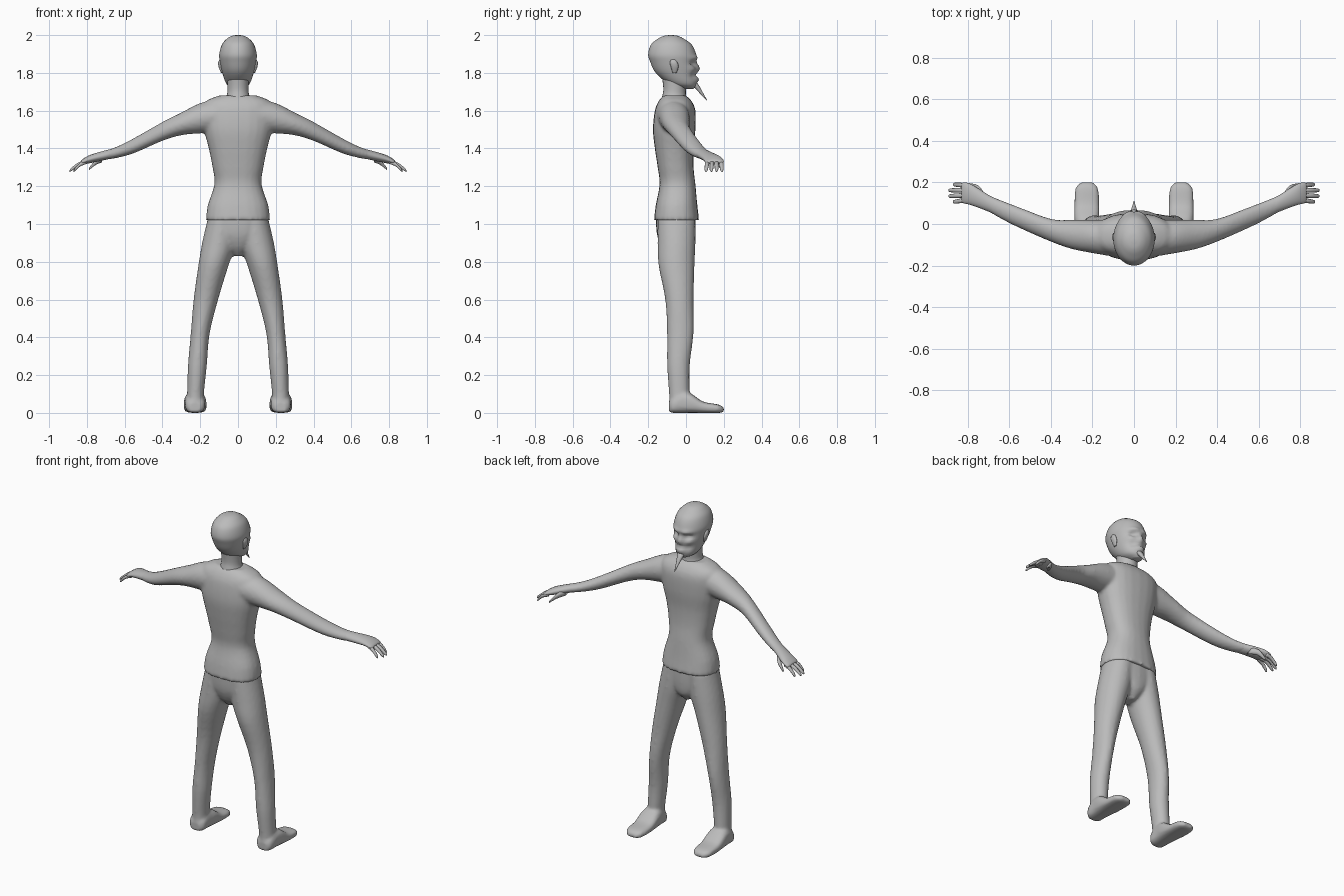
import bpy, bmesh, math
from mathutils import Vector

cube = bpy.data.objects.get("Cube")
if cube:
    bpy.data.objects.remove(cube, do_unlink=True)

grey = bpy.data.materials.new("plain_grey")
grey.use_nodes = True
grey.diffuse_color = (0.5, 0.5, 0.5, 1)
grey.node_tree.nodes["Principled BSDF"].inputs["Base Color"].default_value = grey.diffuse_color

AXIS_X, AXIS_Y, AXIS_Z = Vector((1, 0, 0)), Vector((0, 1, 0)), Vector((0, 0, 1))
PLANES = {"across": (AXIS_Y, AXIS_Z), "forward": (AXIS_X, AXIS_Z), "upward": (AXIS_X, AXIS_Y)}


def catmull_rom(rows, steps):
    """Smooth curve through every row of numbers."""
    rows = [Vector(row) for row in rows]
    padded = [rows[0]] + rows + [rows[-1]]
    result = []
    for before, start, end, after in zip(padded, padded[1:], padded[2:], padded[3:]):
        for step in range(steps):
            t = step / steps
            bend = (2 * before - 5 * start + 4 * end - after) * t * t
            twist = (3 * start - before - 3 * end + after) * t ** 3
            result.append(start + ((end - before) * t + bend + twist) / 2)
    return result + [rows[-1]]


def loft(bm, rows, direction="upward", power=1.0, sides=24, steps=4):
    """Closed skin over smoothed rings, each (x, y, z, first radius, second radius)."""
    first_axis, second_axis = PLANES[direction]
    rings = []
    for row in catmull_rom(rows, steps):
        ring = []
        for i in range(sides):
            angle = math.tau * i / sides
            c, s = math.cos(angle), math.sin(angle)
            c = math.copysign(abs(c) ** power, c) * row[3]
            s = math.copysign(abs(s) ** power, s) * row[4]
            ring.append(bm.verts.new(Vector(row[:3]) + first_axis * c + second_axis * s))
        rings.append(ring)
    for lower, upper in zip(rings, rings[1:]):
        for i in range(sides):
            j = (i + 1) % sides
            bm.faces.new((lower[i], lower[j], upper[j], upper[i]))
    bm.faces.new(reversed(rings[0]))
    bm.faces.new(rings[-1])


def upright(rows):
    """Centred rings from (height, back, front, half width)."""
    return [(0, (back + front) / 2, z, half, (front - back) / 2)
            for z, back, front, half in rows]


def both_sides(bm, rows, **options):
    for side in (1, -1):
        loft(bm, [(side * row[0], *row[1:]) for row in rows], **options)


def finish(name, bm, mirror=False, voxel=None):
    bmesh.ops.recalc_face_normals(bm, faces=bm.faces[:])
    mesh = bpy.data.meshes.new(name)
    bm.to_mesh(mesh)
    bm.free()
    mesh.materials.append(grey)
    for face in mesh.polygons:
        face.use_smooth = True
    part = bpy.data.objects.new(name, mesh)
    bpy.context.collection.objects.link(part)
    if mirror:
        modifier = part.modifiers.new("mirror", "MIRROR")
        modifier.use_mirror_merge = False
    if voxel:
        modifier = part.modifiers.new("blend", "REMESH")
        modifier.mode = "VOXEL"
        modifier.voxel_size = voxel
        modifier.use_smooth_shade = True
        modifier = part.modifiers.new("relax", "SMOOTH")
        modifier.factor = 0.5
        modifier.iterations = 4


# Shirt: trunk and both arms blended into one skin
bm = bmesh.new()
loft(bm, upright([
    (1.02, -.17, .07, .17), (1.1, -.16, .06, .16), (1.21, -.14, .05, .125),
    (1.3, -.15, .04, .135), (1.4, -.165, .04, .155), (1.5, -.175, .05, .18),
    (1.6, -.165, .05, .19), (1.65, -.145, .03, .17), (1.68, -.12, 0, .1)]), power=0.85)
both_sides(bm, [
    (.08, -.07, 1.58, .09, .09), (.2, -.06, 1.56, .08, .08), (.3, -.05, 1.53, .07, .06),
    (.4, -.03, 1.49, .055, .05), (.55, .03, 1.415, .05, .04), (.64, .07, 1.38, .045, .03),
    (.7, .1, 1.365, .04, .025)], direction="across")
finish("shirt_and_arms", bm, voxel=0.01)

# Hands: palm, four fingers and thumb
bm = bmesh.new()
loft(bm, [(.66, .08, 1.375, .04, .025), (.7, .1, 1.365, .04, .025),
          (.78, .14, 1.345, .05, .022), (.82, .15, 1.33, .05, .015),
          (.83, .15, 1.325, .04, .01)], direction="across")
for finger in range(4):
    base = Vector((.8, .185 - .023 * finger, 1.33))
    tip = Vector((.87 + .025 * math.sin(math.pi * finger / 3), .19 - .028 * finger, 1.28))
    rows = []
    for along, radius in ((0, .012), (.5, .011), (.9, .009), (1, .004)):
        knuckle = AXIS_Z * .01 * math.sin(math.pi * along)
        rows.append((*(base.lerp(tip, along) + knuckle), radius, radius))
    loft(bm, rows, direction="across", sides=10)
loft(bm, [(.72, .13, 1.345, .02, .02), (.75, .17, 1.33, .016, .016),
          (.79, .19, 1.29, .006, .006)], direction="across", sides=10)
finish("hands", bm, mirror=True)

# Trousers and feet: pelvis, two legs and two flat-soled feet blended together
bm = bmesh.new()
loft(bm, upright([(.83, -.09, 0, .02), (.88, -.13, .04, .08),
                  (.95, -.155, .05, .14), (1.05, -.16, .05, .16)]), power=0.9)
both_sides(bm, [
    (.08, -.05, 1.03, .08, .1), (.1, -.05, .9, .09, .1), (.13, -.05, .78, .08, .095),
    (.17, -.035, .6, .065, .075), (.2, -.03, .42, .05, .07), (.215, -.04, .25, .05, .06),
    (.225, -.035, .1, .045, .055), (.225, -.035, .03, .05, .055)])
FOOT = [(-.09, .03, .06), (-.07, .05, .08), (-.02, .055, .11), (.03, .06, .1),
        (.09, .06, .06), (.17, .055, .045), (.2, .03, .03)]
both_sides(bm, [(.227, y, top / 2, half, top / 2) for y, half, top in FOOT],
           direction="forward", power=0.7)
finish("trousers_and_feet", bm, voxel=0.01)

# Neck, spreading into the collar
bm = bmesh.new()
loft(bm, upright([(1.64, -.135, .01, .08), (1.68, -.125, 0, .06),
                  (1.72, -.12, 0, .056), (1.8, -.13, .01, .06)]))
finish("neck", bm)

# Head: egg-shaped loft, then the face pressed in and pulled out
bm = bmesh.new()
loft(bm, upright([
    (1.715, -.02, .04, .02), (1.74, -.09, .056, .06), (1.8, -.16, .058, .083),
    (1.86, -.19, .056, .096), (1.9, -.2, .053, .099), (1.95, -.185, .03, .085),
    (1.98, -.15, -.01, .06), (1.995, -.12, -.04, .035), (2, -.09, -.07, .01)]),
    sides=48, steps=5)
FEATURES = {  # across, height, spread across, spread up, push forward
    "eye socket": (.04, 1.85, .02, .014, -.022),
    "brow": (.035, 1.88, .03, .012, .01),
    "nose": (0, 1.825, .014, .02, .016),
    "cheekbone": (.055, 1.825, .016, .014, .01),
    "cheek hollow": (.042, 1.785, .018, .016, -.012),
    "mouth": (0, 1.79, .025, .008, -.01),
    "chin": (0, 1.765, .03, .012, .012),
}
for vert in bm.verts:
    if vert.co.y > -.03:
        for across, height, wide, tall, push in FEATURES.values():
            distance = Vector(((abs(vert.co.x) - across) / wide, (vert.co.z - height) / tall))
            vert.co.y += push * math.exp(-distance.length_squared)
finish("head", bm)

# Pointed chin beard
bm = bmesh.new()
loft(bm, [(0, .03, 1.755, .024, .02), (0, .05, 1.735, .02, .018),
          (0, .08, 1.695, .01, .01), (0, .11, 1.655, .002, .002)], sides=12)
finish("chin_beard", bm)

# Ears
bm = bmesh.new()
loft(bm, [(.085, -.06, 1.8, .005, .01), (.092, -.06, 1.83, .01, .02),
          (.095, -.065, 1.855, .01, .02), (.093, -.07, 1.875, .003, .01)], sides=12)
finish("ears", bm, mirror=True)
